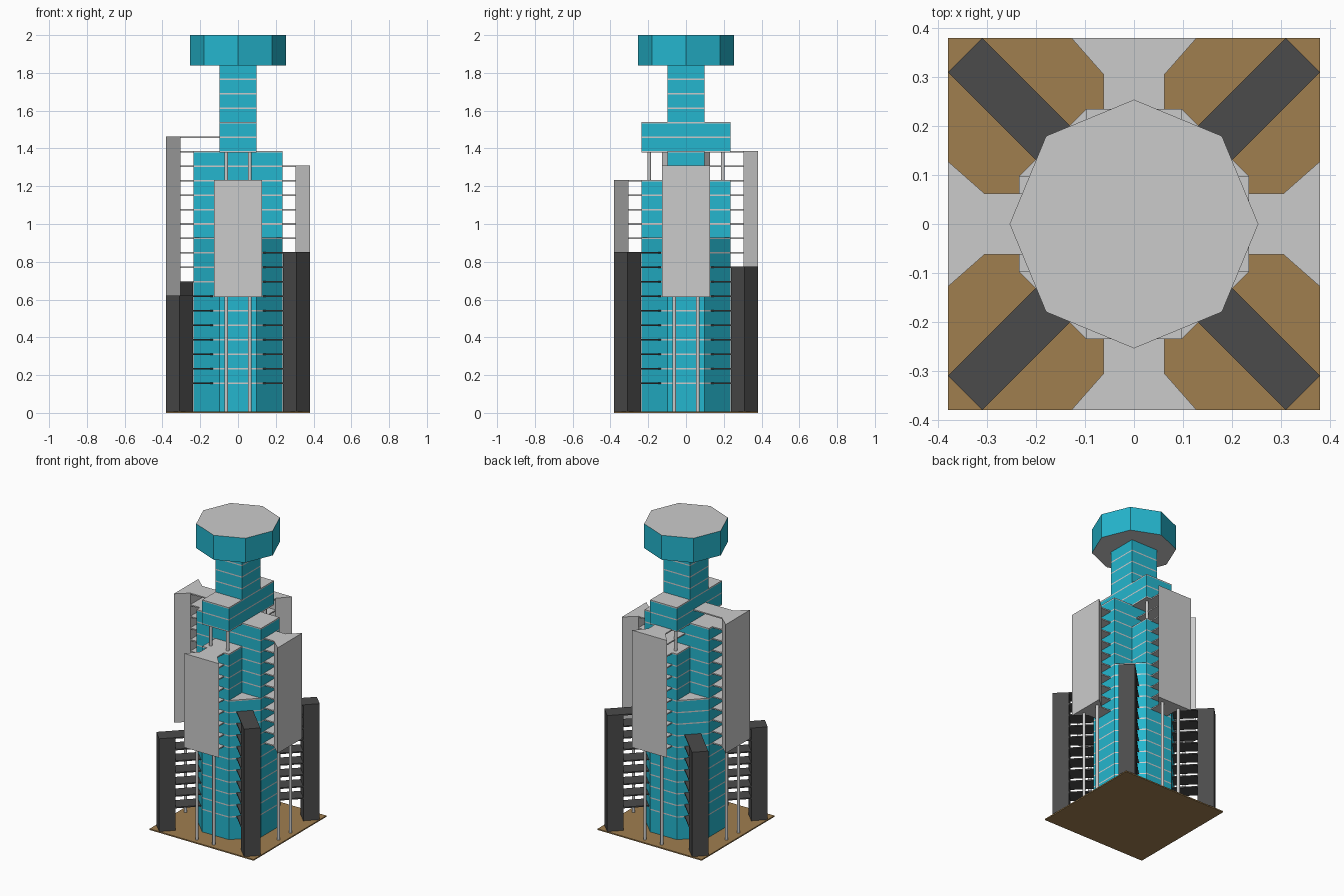
import bpy
import bmesh
from math import cos, sin, pi, radians

default_cube = bpy.data.objects.get("Cube")
if default_cube:
    bpy.data.objects.remove(default_cube, do_unlink=True)


def make_material(name, rgb):
    mat = bpy.data.materials.new(name)
    mat.use_nodes = True
    color = (*rgb, 1.0)
    mat.diffuse_color = color
    mat.node_tree.nodes["Principled BSDF"].inputs["Base Color"].default_value = color
    return mat


GLASS = make_material("cyan glass", (0.018, 0.47, 0.62))
GREY = make_material("light concrete", (0.6, 0.6, 0.6))
DARK = make_material("dark concrete", (0.07, 0.07, 0.07))
BROWN = make_material("brown ground", (0.35, 0.21, 0.078))

SLAB = 0.008                 # floor slab thickness
STOREY = (2 - SLAB) / 26     # storey height
CORE = 0.235                 # half width of the core
ARM = 0.0975                 # half width of the cross arms
EDGE = 0.38                  # half width of the site


def floor(n):
    return n * STOREY


def roof(n):
    return n * STOREY + SLAB


def rect(x0, x1, y0, y1):
    return [(x0, y0), (x1, y0), (x1, y1), (x0, y1)]


def polygon(sides, radius, turn=0.0):
    return [(radius * cos(2 * pi * i / sides + turn),
             radius * sin(2 * pi * i / sides + turn)) for i in range(sides)]


def rotated(points, degrees):
    c, s = cos(radians(degrees)), sin(radians(degrees))
    return [(x * c - y * s, x * s + y * c) for x, y in points]


def add_prism(bm, outline, levels, bands=None, cap=0):
    """Extrude an outline through levels; bands gives each strip's material."""
    rings = [[bm.verts.new((x, y, z)) for x, y in outline] for z in levels]
    count = len(outline)
    for k in range(len(levels) - 1):
        for i in range(count):
            j = (i + 1) % count
            face = bm.faces.new((rings[k][i], rings[k][j],
                                 rings[k + 1][j], rings[k + 1][i]))
            face.material_index = bands[k] if bands else 0
    for ring in (rings[0][::-1], rings[-1]):
        bm.faces.new(ring).material_index = cap


def finish(name, bm, *materials):
    mesh = bpy.data.meshes.new(name)
    bm.to_mesh(mesh)
    bm.free()
    for mat in materials:
        mesh.materials.append(mat)
    obj = bpy.data.objects.new(name, mesh)
    bpy.context.collection.objects.link(obj)
    return obj


def block(name, outline, z0, z1, mat):
    bm = bmesh.new()
    add_prism(bm, outline, (z0, z1))
    return finish(name, bm, mat)


def glass_block(name, outline, z0, floors):
    """Glazed volume with a grey slab band flush with the wall at each floor."""
    levels, bands = [z0], []
    for n in floors:
        if floor(n) > z0:
            levels.append(floor(n))
            bands.append(0)
        levels.append(roof(n))
        bands.append(1)
    bm = bmesh.new()
    add_prism(bm, outline, levels, bands, cap=1)
    return finish(name, bm, GLASS, GREY)


def columns(name, spots, z0, z1):
    bm = bmesh.new()
    for x, y in spots:
        add_prism(bm, [(x + u, y + v) for u, v in polygon(12, 0.01)], (z0, z1))
    obj = finish(name, bm, GREY)
    for poly in obj.data.polygons:
        poly.use_smooth = len(poly.vertices) == 4
    return obj


# Site plate
block("ground_plate", rect(-EDGE, EDGE, -EDGE, EDGE), 0, SLAB, BROWN)

# Stepped glass core
glass_block("lower_core", polygon(8, CORE / cos(pi / 8), pi / 8), SLAB, range(2, 13))
glass_block("wide_arm", rect(-CORE, CORE, -ARM, ARM), roof(12), range(13, 19))
glass_block("deep_arm", rect(-ARM, ARM, -CORE, CORE), roof(12), range(13, 17))
glass_block("bridge_block", rect(-ARM, ARM, -CORE, CORE), floor(18), range(18, 21))
glass_block("neck", rect(-ARM, ARM, -ARM, ARM), roof(20), range(21, 24))
block("neck_top", rect(-ARM, ARM, -ARM, ARM), roof(23), floor(24), GLASS)

# Octagonal crown with grey top and underside
crown = bmesh.new()
add_prism(crown, polygon(8, 0.254), (floor(24), 2.0), cap=1)
finish("crown", crown, GLASS, GREY)

# Short columns under the bridge block
columns("bridge_columns", [(x, y) for x in (-0.062, 0.062) for y in (-0.195, 0.195)],
        roof(16), floor(18))

# Hanging grey shields, their link slabs and the columns that carry them
NECK = 0.305
shield_shape = [(NECK, -0.062), (EDGE, -0.128), (EDGE, 0.128), (NECK, 0.062)]
for side, angle, top, arm_top in (("left", 0, 17, 18), ("back", 90, 18, 16),
                                  ("right", 180, 19, 18), ("front", 270, 16, 16)):
    block(side + "_shield", rotated(shield_shape, angle), floor(8), roof(top), GREY)
    slabs = bmesh.new()
    for n in range(8, top + 1):
        inner = CORE if n <= arm_top else ARM
        add_prism(slabs, rotated(rect(inner, NECK, -0.062, 0.062), angle),
                  (floor(n), roof(n)))
    finish(side + "_shield_slabs", slabs, GREY)
    columns(side + "_shield_columns", rotated([(0.34, -0.062), (0.34, 0.062)], angle),
            SLAB, floor(8))

# Dark diagonal corner towers with open link slabs
HALF = 0.0495
for corner, angle, top in (("back_left", 45, 10), ("back_right", 135, 9),
                           ("front_right", 225, 8), ("front_left", 315, 11)):
    block(corner + "_tower", rotated(rect(0.388, 0.488, -HALF, HALF), angle),
          SLAB, roof(top), DARK)
    slabs = bmesh.new()
    for n in range(2, top + 1):
        add_prism(slabs, rotated(rect(CORE, 0.388, -HALF, HALF), angle),
                  (floor(n), roof(n)))
    finish(corner + "_tower_slabs", slabs, DARK)
